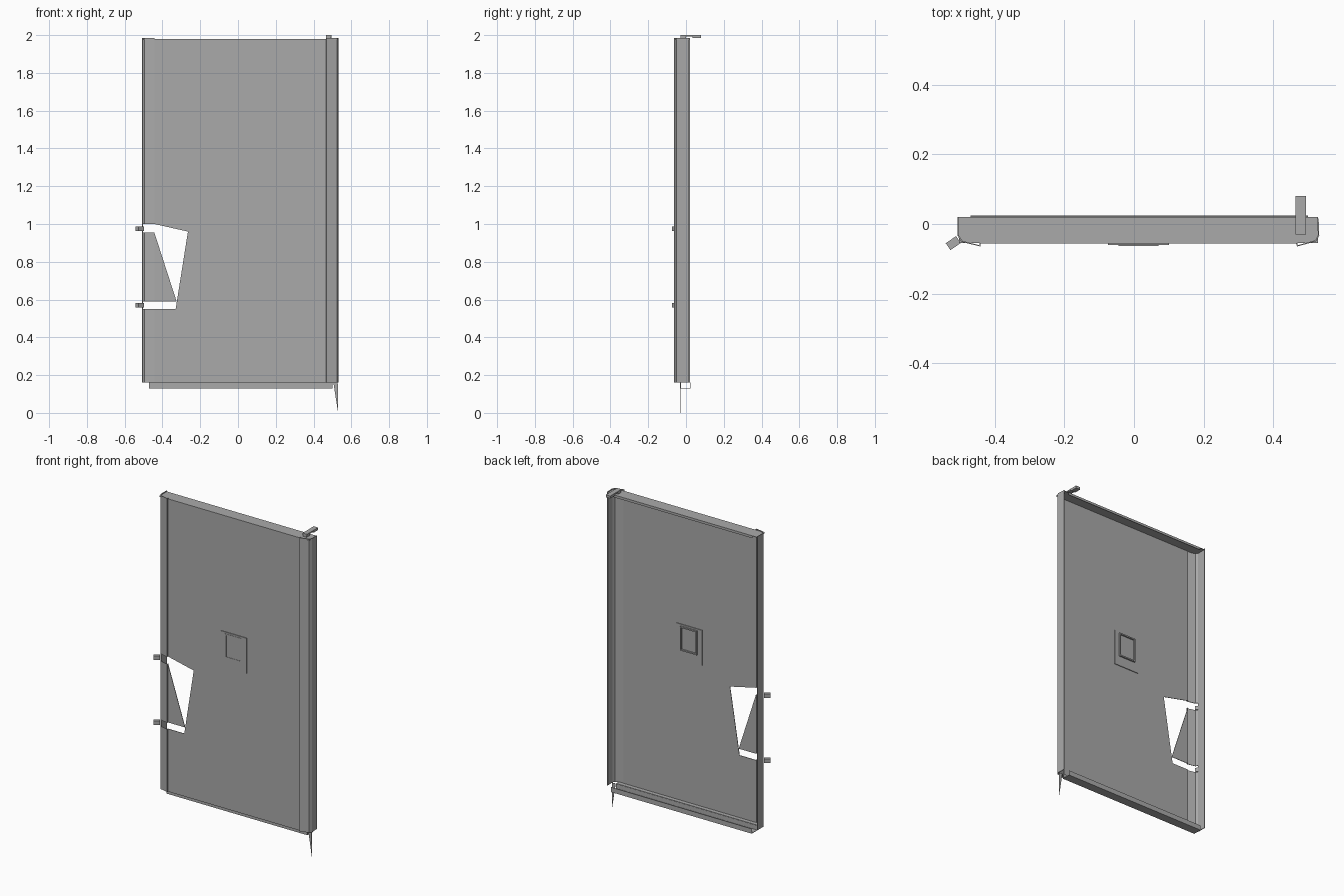
import bpy, bmesh
from mathutils import Matrix, Vector

cube = bpy.data.objects.get("Cube")
if cube:
    bpy.data.objects.remove(cube)

steel = bpy.data.materials.new("grey steel")
steel.use_nodes = True
grey = (0.4, 0.4, 0.4, 1)
steel.diffuse_color = grey
steel.node_tree.nodes["Principled BSDF"].inputs["Base Color"].default_value = grey


def finish(name, bm):
    mesh = bpy.data.meshes.new(name)
    bm.normal_update()
    bm.to_mesh(mesh)
    bm.free()
    mesh.materials.append(steel)
    obj = bpy.data.objects.new(name, mesh)
    bpy.context.collection.objects.link(obj)
    return obj


def thicken(obj, amount, offset=0):
    mod = obj.modifiers.new("sheet thickness", 'SOLIDIFY')
    mod.thickness = amount
    mod.offset = offset


def box(name, low, high, turn=0):
    low, high = Vector(low), Vector(high)
    bm = bmesh.new()
    matrix = (Matrix.Translation((low + high) / 2) @ Matrix.Rotation(turn, 4, 'Z')
              @ Matrix.Diagonal((*(high - low), 1)))
    bmesh.ops.create_cube(bm, size=1, matrix=matrix)
    return finish(name, bm)


def front_sheet(name, outline, y, amount=0.003):
    """Flat sheet facing the front, from an x-z outline."""
    bm = bmesh.new()
    bm.faces.new([bm.verts.new((x, y, z)) for x, z in outline])
    thicken(finish(name, bm), amount)


def folded_strip(name, profile, z0, z1, amount=0.004):
    """Upright folded strip from an x-y profile."""
    bm = bmesh.new()
    rows = [[bm.verts.new((x, y, z)) for x, y in profile] for z in (z0, z1)]
    for i in range(len(profile) - 1):
        bm.faces.new((rows[0][i], rows[0][i + 1], rows[1][i + 1], rows[1][i]))
    thicken(finish(name, bm), amount)


FRONT, BACK, FOOT, HEAD = -0.055, 0.02, 0.16, 1.98
LEFT, RIGHT = 0.468, -0.443

# Door skin with the torn opening, and the flap left inside it
front_sheet("door_skin", [(RIGHT, FOOT), (LEFT, FOOT), (LEFT, HEAD), (RIGHT, HEAD),
                          (RIGHT, 1.0), (-0.265, 0.96), (-0.33, 0.55), (RIGHT, 0.55)], FRONT)
front_sheet("torn_flap", [(RIGHT, 0.59), (-0.325, 0.59), (RIGHT, 0.955)], FRONT)

# Folded edge stiles; the right one is cut through at the opening
folded_strip("left_stile", [(LEFT, FRONT), (0.47, -0.063), (0.523, -0.048),
                            (0.531, -0.033), (0.529, 0.016)], FOOT, 1.985)
for i, (z0, z1) in enumerate([(FOOT, 0.55), (0.59, 0.955), (1.0, 1.985)]):
    folded_strip(f"right_stile_{i + 1}", [(RIGHT, FRONT), (-0.443, -0.063),
                                          (-0.495, -0.05), (-0.505, -0.035)], z0, z1)
folded_strip("right_edge_flange", [(-0.505, -0.035), (-0.505, BACK)], FOOT, 1.985)

# Top flange with a short return lip
box("top_flange", (-0.504, FRONT, 1.977), (0.529, BACK, HEAD))
box("top_lip", (-0.47, BACK - 0.002, 1.965), (0.5, BACK, HEAD))

# Bottom channel
box("bottom_flange", (-0.47, FRONT, FOOT), (0.5, -0.028, FOOT + 0.003))
box("bottom_channel_front", (-0.47, -0.03, 0.13), (0.5, -0.027, FOOT))
box("bottom_channel_base", (-0.47, -0.03, 0.13), (0.5, 0.025, 0.133))
box("bottom_channel_back", (-0.47, 0.022, 0.13), (0.5, 0.025, FOOT))

# Bent sliver hanging from the lower left corner
front_sheet("corner_sliver", [(0.505, FOOT), (0.528, FOOT), (0.53, 0)], -0.03, 0.002)

# Latch plate with a raised square rim on both sides
box("latch_plate", (-0.075, -0.061, 1.04), (0.1, -0.049, 1.26))
for name, x0, x1, z0, z1 in (("left", 0.062, 0.07, 1.1, 1.25), ("right", -0.045, -0.037, 1.1, 1.25),
                             ("top", -0.037, 0.062, 1.242, 1.25), ("bottom", -0.037, 0.062, 1.1, 1.108)):
    box(f"latch_rim_{name}", (x0, -0.063, z0), (x1, -0.04, z1))

# Hinge tabs on the right edge
for name, z in (("upper", 0.974), ("lower", 0.57)):
    box(f"{name}_hinge_tab", (-0.538, -0.067, z - 0.012), (-0.502, -0.043, z + 0.012), 0.6)

# Top bracket arm with a thicker outer end
box("top_bracket", (0.465, -0.03, 1.992), (0.495, 0.08, 2.0))
box("top_bracket_end", (0.465, 0.035, 1.985), (0.495, 0.08, 1.993))
box("top_bracket_foot", (0.467, -0.03, HEAD), (0.493, 0.0, 1.993))
